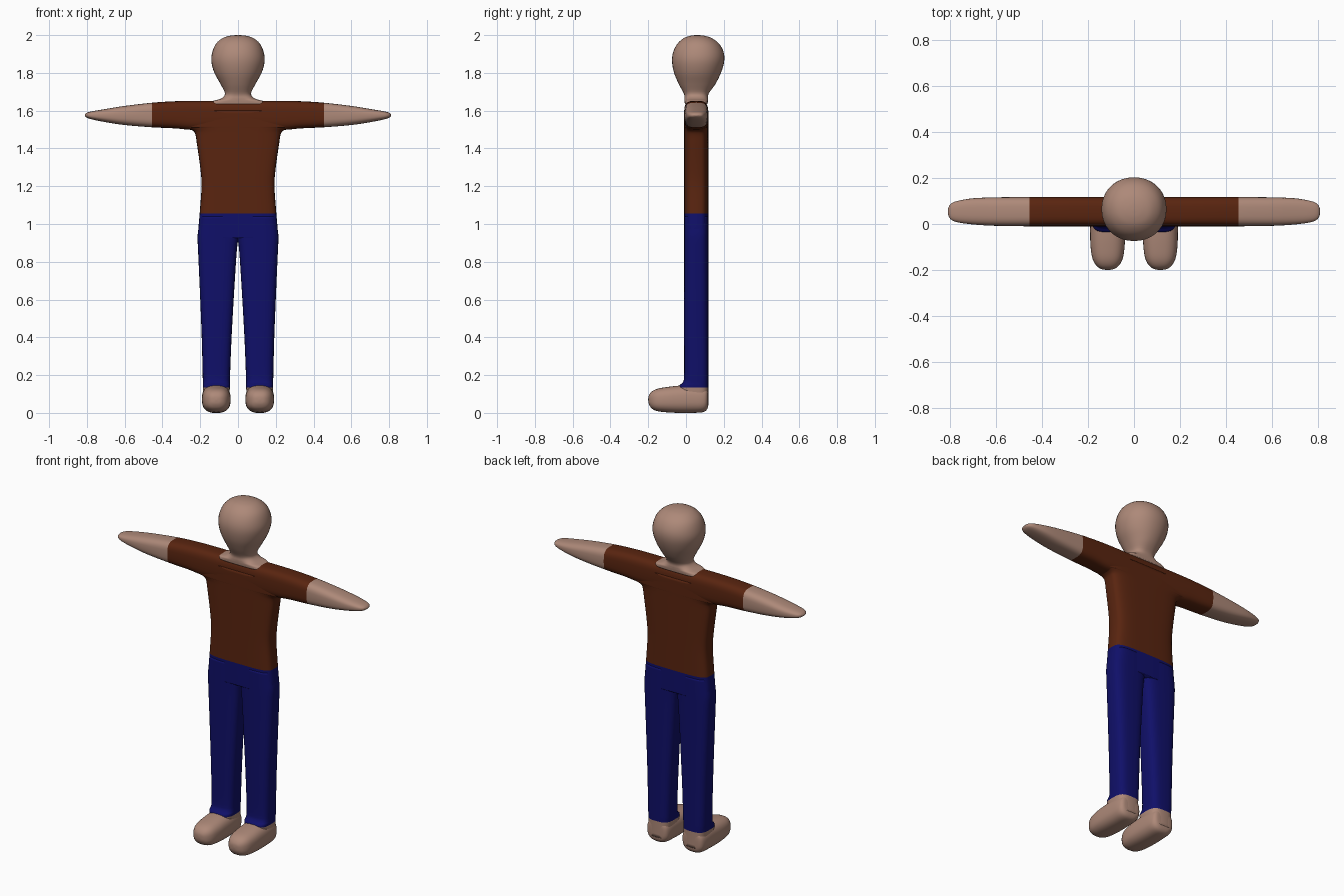
import bpy, bmesh, math
from mathutils import Vector


def material(name, rgb):
    m = bpy.data.materials.new(name)
    m.diffuse_color = (*rgb, 1)
    return m


SKIN = material("skin", (0.42, 0.25, 0.19))
SHIRT = material("brown shirt", (0.1, 0.018, 0.005))
TROUSERS = material("blue trousers", (0.005, 0.005, 0.14))
SEGMENTS, STEPS = 36, 4


def smooth_rings(rings):
    """Insert spline-interpolated rings between the given ones."""
    pts = [Vector(r) for r in rings]
    out = []
    for i in range(len(pts) - 1):
        b, c = pts[i], pts[i + 1]
        a = pts[i - 1] if i else b
        d = pts[i + 2] if i + 2 < len(pts) else c
        for s in range(STEPS):
            t = s / STEPS
            out.append(0.5 * (2 * b + (c - a) * t + (2 * a - 5 * b + 4 * c - d) * t * t
                              + (3 * b - a - 3 * c + d) * t ** 3))
    return out + [pts[-1]]


def loft(name, axis, rings, mats, rule=lambda c: 0):
    """Loft rounded sections: (position, a_min, a_max, b_min, b_max, squareness)."""
    bm = bmesh.new()
    u, v = [k for k in range(3) if k != axis]
    loops = []
    for pos, a0, a1, b0, b1, n in smooth_rings(rings):
        loop = []
        for k in range(SEGMENTS):
            w = 2 * math.pi * k / SEGMENTS
            c, s = math.cos(w), math.sin(w)
            co = [0, 0, 0]
            co[axis] = pos
            co[u] = (a0 + a1) / 2 + (a1 - a0) / 2 * math.copysign(abs(c) ** (2 / n), c)
            co[v] = (b0 + b1) / 2 + (b1 - b0) / 2 * math.copysign(abs(s) ** (2 / n), s)
            loop.append(bm.verts.new(co))
        loops.append(loop)
    for p, q in zip(loops, loops[1:]):
        for k in range(SEGMENTS):
            j = (k + 1) % SEGMENTS
            bm.faces.new((p[k], p[j], q[j], q[k]))
    bm.faces.new(loops[0])
    bm.faces.new(loops[-1])
    bmesh.ops.recalc_face_normals(bm, faces=bm.faces)
    for f in bm.faces:
        f.smooth = True
        f.material_index = rule(f.calc_center_median())
    me = bpy.data.meshes.new(name)
    bm.to_mesh(me)
    bm.free()
    for m in mats:
        me.materials.append(m)
    ob = bpy.data.objects.new(name, me)
    bpy.context.collection.objects.link(ob)
    return ob


Y0, Y1 = -0.01, 0.118

# Torso: hips, waist, chest and armpit flare
loft("torso", 2, [(z, -w, w, Y0, Y1, n) for z, w, n in (
    (0.925, 0.19, 4), (0.95, 0.21, 4), (1.055, 0.203, 4), (1.2, 0.193, 4), (1.3, 0.2, 4),
    (1.42, 0.217, 4), (1.475, 0.226, 4), (1.495, 0.24, 4), (1.508, 0.27, 4),
    (1.52, 0.3, 4), (1.6, 0.3, 4))],
    [SHIRT, TROUSERS], lambda c: int(c.z < 1.055))

# Arms: one bar across the shoulders, tapering to blunt hands
half = [(0.2, Y0, Y1, 1.497, 1.652, 3.5), (0.33, Y0, Y1, 1.506, 1.65, 3.3),
        (0.455, Y0, Y1, 1.512, 1.642, 3.2), (0.6, -0.008, 0.116, 1.524, 1.625, 3),
        (0.7, -0.002, 0.112, 1.539, 1.609, 2.8), (0.77, 0.008, 0.1, 1.553, 1.597, 2.6),
        (0.8, 0.022, 0.086, 1.563, 1.589, 2.4), (0.811, 0.045, 0.063, 1.573, 1.579, 2)]
loft("arms", 0, [(-r[0], *r[1:]) for r in reversed(half)] + half,
     [SHIRT, SKIN], lambda c: int(abs(c.x) > 0.455))

# Head with neck spreading into the collar
loft("head", 2, [
    (1.635, -0.15, 0.15, -0.006, 0.114, 4), (1.652, -0.13, 0.13, -0.008, 0.116, 4),
    (1.664, -0.09, 0.09, -0.009, 0.117, 3), (1.69, -0.069, 0.069, -0.011, 0.12, 2.5),
    (1.74, -0.092, 0.092, -0.038, 0.155, 2.2), (1.8, -0.125, 0.125, -0.063, 0.185, 2.1),
    (1.86, -0.141, 0.141, -0.074, 0.202, 2.1), (1.91, -0.136, 0.136, -0.068, 0.199, 2.1),
    (1.955, -0.116, 0.116, -0.045, 0.175, 2.1), (1.985, -0.08, 0.08, -0.01, 0.135, 2.1),
    (1.997, -0.04, 0.04, 0.025, 0.096, 2), (2.0, -0.005, 0.005, 0.055, 0.065, 2)], [SKIN])


def across(s, lo, hi):
    return (lo, hi) if s > 0 else (-hi, -lo)


for s, side in ((1, "left"), (-1, "right")):
    # Leg: trouser tube ending in a bare ankle
    loft(side + "_leg", 2, [(z, *across(s, i, o), y, Y1, 3.2) for z, i, o, y in (
        (0.04, 0.05, 0.178, Y0), (0.135, 0.043, 0.186, -0.036), (0.16, 0.043, 0.186, -0.018),
        (0.2, 0.042, 0.187, Y0), (0.4, 0.034, 0.192, Y0), (0.65, 0.02, 0.202, Y0),
        (0.85, 0.007, 0.211, Y0), (0.93, -0.002, 0.214, Y0), (0.98, -0.002, 0.209, Y0),
        (1.04, 0.01, 0.2, Y0))],
        [TROUSERS, SKIN], lambda c: int(c.z < 0.135))
    # Foot: heel to rounded toe
    loft(side + "_foot", 1, [(y, *across(s, 0.115 - w, 0.115 + w), z0, z1, 2.6)
                             for y, w, z0, z1 in (
        (0.117, 0.03, 0.045, 0.1), (0.112, 0.056, 0.02, 0.13), (0.09, 0.07, 0.004, 0.14),
        (0.03, 0.075, 0.0, 0.148), (-0.04, 0.076, 0.0, 0.144), (-0.1, 0.074, 0.003, 0.137),
        (-0.15, 0.066, 0.009, 0.128), (-0.18, 0.05, 0.022, 0.114),
        (-0.196, 0.028, 0.045, 0.094), (-0.2, 0.004, 0.066, 0.074))], [SKIN])
